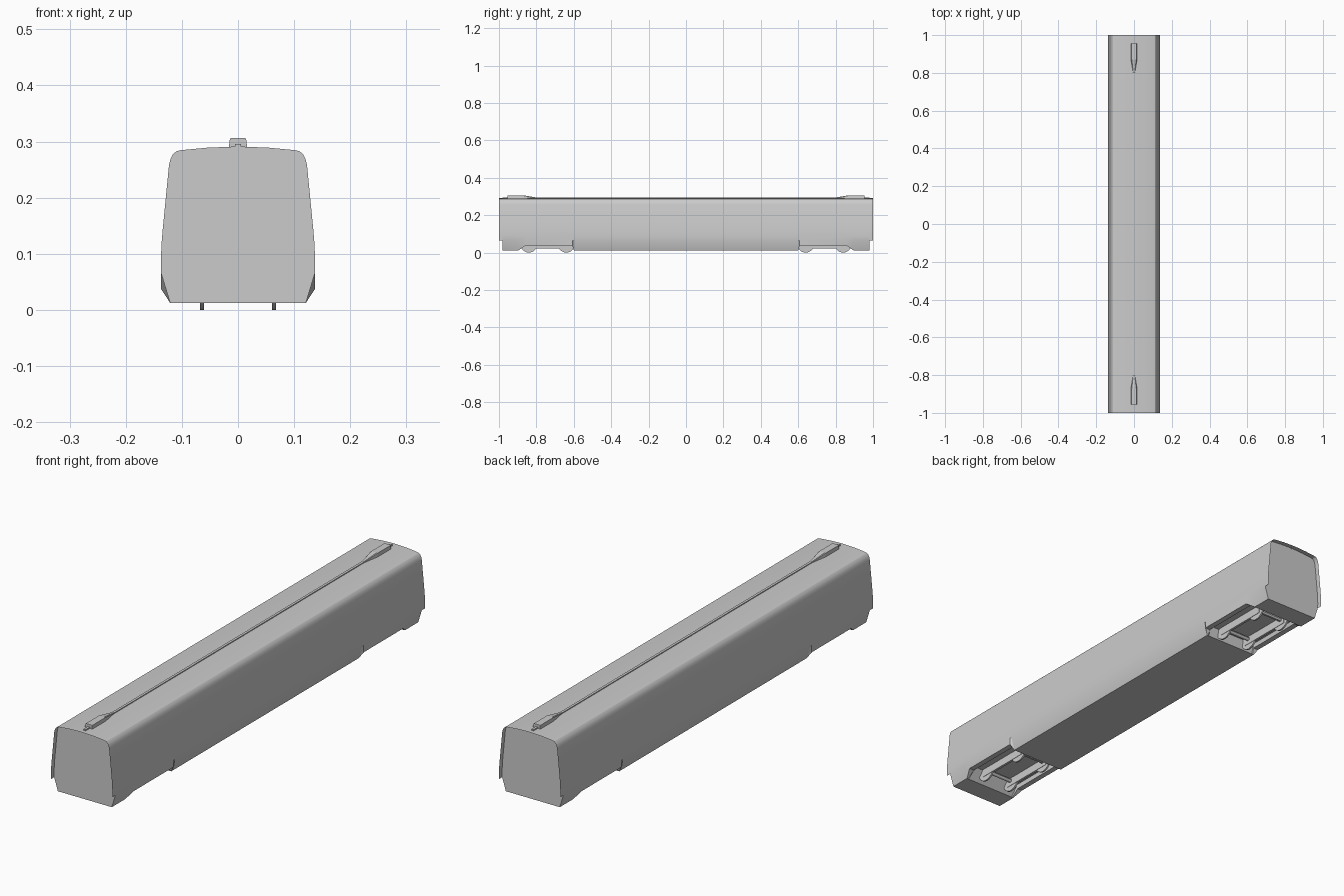
import bpy, bmesh, math
from mathutils import Matrix

if "Cube" in bpy.data.objects:
    bpy.data.objects.remove(bpy.data.objects["Cube"])


def finish(bm, name, smooth=None):
    bmesh.ops.recalc_face_normals(bm, faces=bm.faces)
    me = bpy.data.meshes.new(name)
    bm.to_mesh(me)
    bm.free()
    ob = bpy.data.objects.new(name, me)
    bpy.context.collection.objects.link(ob)
    if smooth:
        bpy.ops.object.select_all(action='DESELECT')
        ob.select_set(True)
        bpy.context.view_layer.objects.active = ob
        bpy.ops.object.shade_smooth_by_angle(angle=math.radians(smooth))
    return ob


def loft(name, sections, closed=True, smooth=None):
    """Skin a list of (y, [(x, z), ...]) sections along y."""
    bm = bmesh.new()
    rings = [[bm.verts.new((x, y, z)) for x, z in pts] for y, pts in sections]
    n = len(rings[0])
    for a, b in zip(rings, rings[1:]):
        for i in range(n if closed else n - 1):
            j = (i + 1) % n
            bm.faces.new((a[i], a[j], b[j], b[i]))
    if closed:
        bm.faces.new(rings[0])
        bm.faces.new(rings[-1])
    return finish(bm, name, smooth)


def box(name, x, y, z):
    return loft(name, [(v, [(x[0], z[0]), (x[1], z[0]), (x[1], z[1]), (x[0], z[1])]) for v in y])


def cylinder_x(name, centre, radius, width, sides):
    bm = bmesh.new()
    m = Matrix.Translation(centre) @ Matrix.Rotation(math.pi / 2, 4, 'Y')
    bmesh.ops.create_cone(bm, cap_ends=True, segments=sides, radius1=radius,
                          radius2=radius, depth=width, matrix=m)
    return finish(bm, name, 30)


def mirrored(half):
    return half + [(-x, z) for x, z in reversed(half)]


# Carriage cross-section, right half, from sill to roof centre
UPPER = [(0.137, 0.065), (0.1372, 0.09), (0.1365, 0.115), (0.134, 0.145), (0.123, 0.258),
         (0.1205, 0.268), (0.116, 0.277), (0.110, 0.2825), (0.102, 0.2845), (0.055, 0.289), (0.004, 0.291)]
NORMAL = mirrored([(0.112, 0.0125), (0.116, 0.0125), (0.121, 0.0125)] + UPPER)
RAISED = mirrored([(0.112, 0.055), (0.114, 0.037), (0.137, 0.037)] + UPPER)

# Body with a raised underside above each bogie
half_stations = [(0.60, NORMAL), (0.608, RAISED), (0.86, RAISED), (0.895, NORMAL), (0.98, NORMAL)]
stations = [(-y, p) for y, p in reversed(half_stations)] + half_stations
loft("carriage_body", stations, smooth=25)

for s, end in ((-1, "front"), (1, "rear")):
    # Thin shell lip overhanging the recessed end wall
    lip = mirrored(UPPER)
    loft(end + "_shell_lip", [(s * 0.98, lip), (s * 1.0, lip)], closed=False, smooth=25)

    # Tapered roof pod and its small nose
    pod = []
    for y, w, top in ((0.80, 0.005, 0.295), (0.87, 0.0165, 0.3065), (0.955, 0.0165, 0.3065)):
        pod.append((s * y, [(-w, 0.288), (w, 0.288), (w * 0.88, top - 0.002),
                            (w * 0.7, top), (-w * 0.7, top), (-w * 0.88, top - 0.002)]))
    loft(end + "_roof_pod", pod)
    box(end + "_pod_nose", (-0.005, 0.005), (s * 0.955, s * 0.982), (0.288, 0.296))

    # Bogie: side frames, wheels and axles
    for sx, side in ((-1, "left"), (1, "right")):
        name = f"{end}_{side}"
        box(name + "_bogie_frame", (sx * 0.059, sx * 0.069), (s * 0.62, s * 0.86), (0.022, 0.057))
        for y in (0.64, 0.84):
            cylinder_x(name + "_wheel", (sx * 0.064, s * y, 0.044), 0.044, 0.007, 24)
    for y in (0.64, 0.84):
        cylinder_x(end + "_axle", (0, s * y, 0.044), 0.008, 0.128, 12)

# Rib running along the roof
box("roof_rib", (-0.005, 0.005), (-0.81, 0.81), (0.288, 0.2945))
